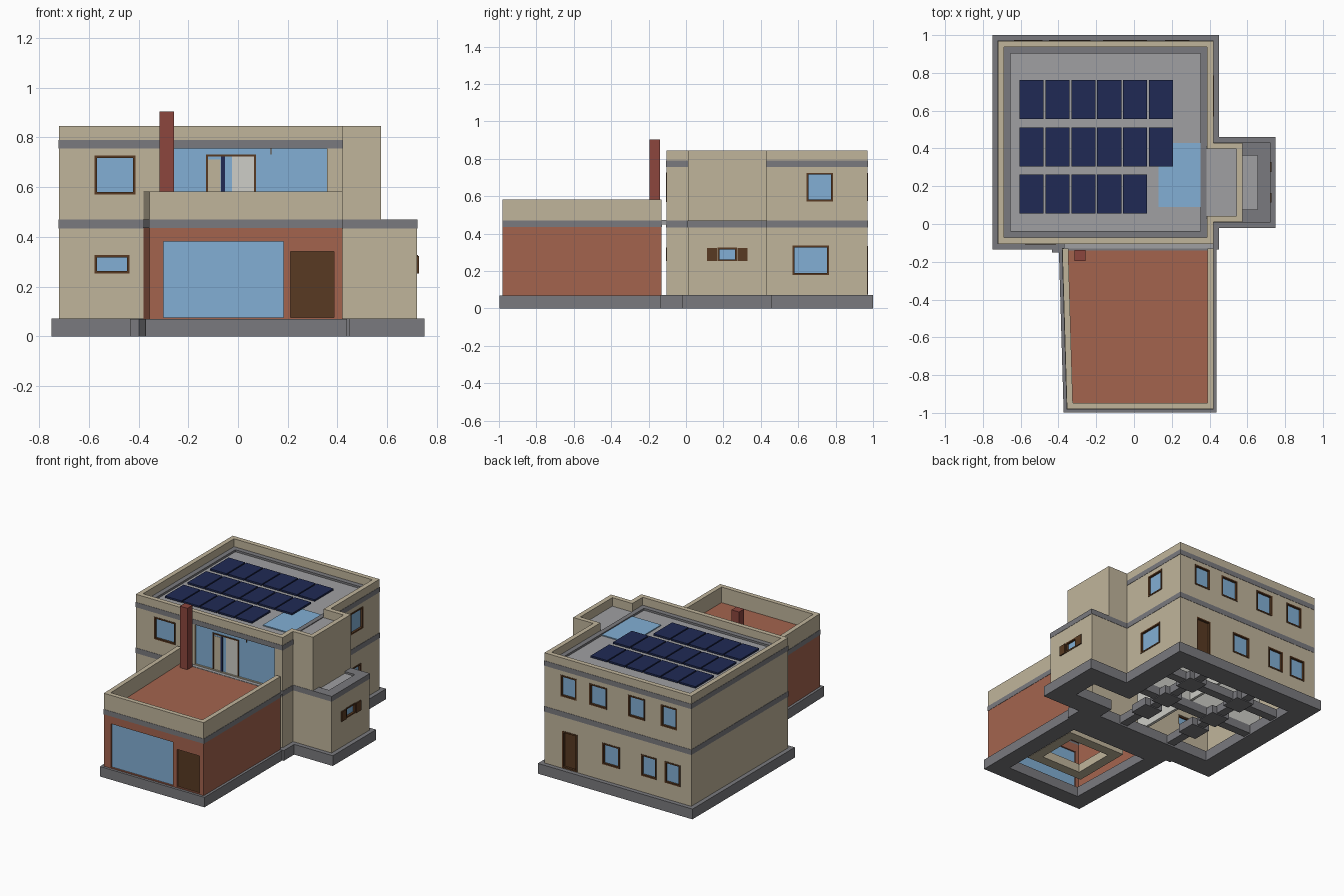
import bpy, bmesh
from mathutils import Vector

cube = bpy.data.objects.get("Cube")
if cube:
    bpy.data.objects.remove(cube)


def material(name, rgb):
    m = bpy.data.materials.new(name)
    m.use_nodes = True
    m.diffuse_color = (*rgb, 1)
    m.node_tree.nodes["Principled BSDF"].inputs["Base Color"].default_value = (*rgb, 1)
    return m


TAN = material("tan_render", (.53, .46, .33))
GREY = material("dark_grey_concrete", (.195, .195, .21))
ROOF = material("light_grey_roof", (.35, .35, .36))
BRICK = material("brick", (.37, .127, .076))
RED = material("chimney_red", (.262, .061, .048))
BROWN = material("brown_wood", (.098, .042, .016))
GLASS = material("blue_glass", (.223, .43, .66))
NAVY = material("navy_panel", (.014, .023, .09))
WHITE = material("off_white", (.61, .61, .57))


def finish(name, bm, mat):
    bmesh.ops.recalc_face_normals(bm, faces=bm.faces)
    me = bpy.data.meshes.new(name)
    bm.to_mesh(me)
    bm.free()
    me.materials.append(mat)
    ob = bpy.data.objects.new(name, me)
    bpy.context.collection.objects.link(ob)
    return ob


def box(name, x, y, z, mat):
    bm = bmesh.new()
    bmesh.ops.create_cube(bm, size=1)
    for v in bm.verts:
        v.co = [(r[0] + r[1]) / 2 + c * (r[1] - r[0]) for c, r in zip(v.co, (x, y, z))]
    return finish(name, bm, mat)


def inset(outline, d):
    """Move a counter-clockwise outline inward by d with mitred corners."""
    pts = [Vector(p) for p in outline]
    out = []
    for i, p in enumerate(pts):
        a = (p - pts[i - 1]).normalized()
        b = (pts[(i + 1) % len(pts)] - p).normalized()
        na, nb = Vector((-a.y, a.x)), Vector((-b.y, b.x))
        out.append(p + (na + nb) * d / (1 + na.dot(nb)))
    return out


def ring(name, outline, z, outset, thick, mat):
    """Closed wall following an outline."""
    bm = bmesh.new()
    loops = [[bm.verts.new((p[0], p[1], h)) for p in inset(outline, d)]
             for d, h in ((-outset, z[0]), (-outset, z[1]), (thick, z[1]), (thick, z[0]))]
    n = len(outline)
    for k in range(4):
        a, b = loops[k], loops[(k + 1) % 4]
        for i in range(n):
            j = (i + 1) % n
            bm.faces.new((a[i], a[j], b[j], b[i]))
    return finish(name, bm, mat)


def slab(name, outline, z, d, mat):
    bm = bmesh.new()
    f = bm.faces.new([bm.verts.new((p[0], p[1], z[0])) for p in inset(outline, d)])
    top = bmesh.ops.extrude_face_region(bm, geom=[f])["geom"]
    for v in top:
        if isinstance(v, bmesh.types.BMVert):
            v.co.z = z[1]
    return finish(name, bm, mat)


def cut(target, x, y, z):
    cutter = box("cutter", x, y, z, TAN)
    cutter.hide_render = True
    mod = target.modifiers.new("opening", 'BOOLEAN')
    mod.object, mod.operation, mod.solver = cutter, 'DIFFERENCE', 'EXACT'
    bpy.context.view_layer.objects.active = target
    bpy.ops.object.modifier_apply(modifier=mod.name)
    bpy.data.objects.remove(cutter)


def opening(name, wall, axis, face, out, u, z, fill=GLASS, frame=.01):
    """Cut a hole in a wall on plane axis=face and set a frame and a pane into it."""
    def part(label, uu, zz, d0, d1, mat):
        d = sorted((face + out * d0, face + out * d1))
        box(name + label, *((d, uu) if axis == 'x' else (uu, d)), zz, mat)
    d = sorted((face - out * .06, face + out * .03))
    cut(wall, *((d, u) if axis == 'x' else (u, d)), z)
    part("_pane", u, z, -.02, -.012, fill)
    if frame:
        for k in (0, 1):
            e = sorted((u[k], u[k] + (frame if k == 0 else -frame)))
            part("_jamb", e, z, -.03, .003, BROWN)
            e = sorted((z[k], z[k] + (frame if k == 0 else -frame)))
            part("_rail", u, e, -.03, .003, BROWN)


def plan(right):
    return [(-.72, -.105), (.42, -.105), (.42, .01), (right, .01),
            (right, .43), (.42, .43), (.42, .97), (-.72, .97)]


LOWER, UPPER = plan(.72), plan(.575)
MAIN = [(-.72, -.105), (.42, -.105), (.42, .97), (-.72, .97)]
WING = [(-.355, -.98), (.42, -.98), (.42, -.13), (-.38, -.13)]

# Foundations, open underneath
ring("main_foundation", LOWER, (0, .072), .03, .12, GREY)
ring("wing_foundation", WING, (0, .07), .018, .1, GREY)
box("foundation_step", (-.435, -.36), (-.15, -.1), (0, .07), GREY)
for i, y in enumerate((.43, .7)):
    box("cross_beam", (-.62, .32), (y - .03, y + .03), (.01, .07), GREY)
for x in (-.3, .1):
    box("long_beam", (x - .03, x + .03), (0, .87), (.012, .068), GREY)
    for y in (.25, .45, .7):
        box("footing", (x - .07, x + .07), (y - .07, y + .07), (.005, .06), GREY)
bench = [(-.2, -.78), (.25, -.78), (.25, -.35), (-.2, -.35)]
ring("wing_bench", bench, (.06, .12), 0, .07, TAN)

# Main walls and floors
lower = ring("lower_walls", LOWER, (.07, .45), 0, .035, TAN)
upper = ring("upper_walls", UPPER, (.45, .845), 0, .033, TAN)
ring("lower_band", LOWER, (.433, .47), .002, .067, GREY)
ring("upper_band", MAIN, (.755, .79), .002, .067, GREY)
cut(bpy.data.objects["upper_band"], (.385, .5), (.03, .41), (.7, .9))
slab("middle_floor", LOWER, (.447, .457), .03, ROOF)
slab("middle_ceiling", LOWER, (.438, .446), .03, TAN)
slab("roof", UPPER, (.762, .776), .03, ROOF)
box("tower_roof", (.37, .545), (.04, .4), (.777, .785), ROOF)

# Interior partitions
box("partition", (-.11, -.09), (-.07, .93), (.07, .437), WHITE)
box("partition", (-.68, .38), (.44, .46), (.07, .437), WHITE)

# Windows and doors of the main block
opening("front_upper_window", upper, 'y', -.105, -1, (-.577, -.413), (.57, .726))
opening("front_lower_window", lower, 'y', -.105, -1, (-.577, -.436), (.253, .326))
opening("side_upper_window", upper, 'x', .42, 1, (.645, .785), (.573, .725))
opening("side_lower_window", lower, 'x', .42, 1, (.57, .765), (.18, .336))
opening("annex_window", lower, 'x', .72, 1, (.168, .273), (.253, .326))
for y in (.113, .276):
    box("annex_shutter", (.718, .728), (y, y + .052), (.253, .322), BROWN)
for u in ((.17, .295), (-.065, .07), (-.36, -.23), (-.61, -.485)):
    opening("back_upper_window", upper, 'y', .97, 1, u, (.575, .725))
for u in ((-.165, -.03), (-.45, -.33), (-.635, -.515)):
    opening("back_lower_window", lower, 'y', .97, 1, u, (.185, .335))
opening("back_door", lower, 'y', .97, 1, (.165, .28), (.075, .335), BROWN)

# Glazed terrace front with its door
opening("terrace_glazing", upper, 'y', -.105, -1, (-.26, .357), (.476, .755), GLASS, 0)
for x in (-.128, .065):
    box("terrace_door_post", (x, x + .008), (-.098, -.084), (.476, .73), BROWN)
box("terrace_door_head", (-.128, .073), (-.098, -.084), (.722, .73), BROWN)
box("terrace_door_leaf", (-.025, .065), (-.095, -.088), (.476, .722), WHITE)
box("terrace_door_panel", (-.12, -.07), (-.095, -.088), (.476, .71), TAN)
box("terrace_door_stile", (-.068, -.052), (-.098, -.088), (.476, .722), NAVY)
box("glazing_mullion", (.13, .135), (-.097, -.088), (.73, .755), BROWN)

# Front wing
wing = ring("wing_walls", WING, (.07, .44), 0, .03, BRICK)
opening("wing_window", wing, 'y', -.98, -1, (-.3, .182), (.075, .382), GLASS, 0)
opening("wing_door", wing, 'y', -.98, -1, (.212, .386), (.075, .34), BROWN, 0)
ring("wing_band", WING, (.435, .47), .002, .03, GREY)
slab("terrace_floor", WING, (.455, .473), .01, BRICK)
parapet = ring("wing_parapet", WING, (.468, .582), 0, .032, TAN)
cut(parapet, (-.347, .388), (-.2, -.1), (.4, .7))
box("terrace_sill", (-.37, .42), (-.13, -.104), (.45, .472), ROOF)
box("chimney", (-.315, -.257), (-.195, -.138), (.2, .904), RED)

# Roof equipment
box("skylight", (.13, .36), (.09, .43), (.776, .783), GLASS)
for row, count in enumerate((5, 6, 6)):
    for col in range(count):
        x, y = -.606 + col * .137, .055 + row * .25
        box("solar_panel", (x, x + .128), (y, y + .207), (.79, .802), NAVY)
